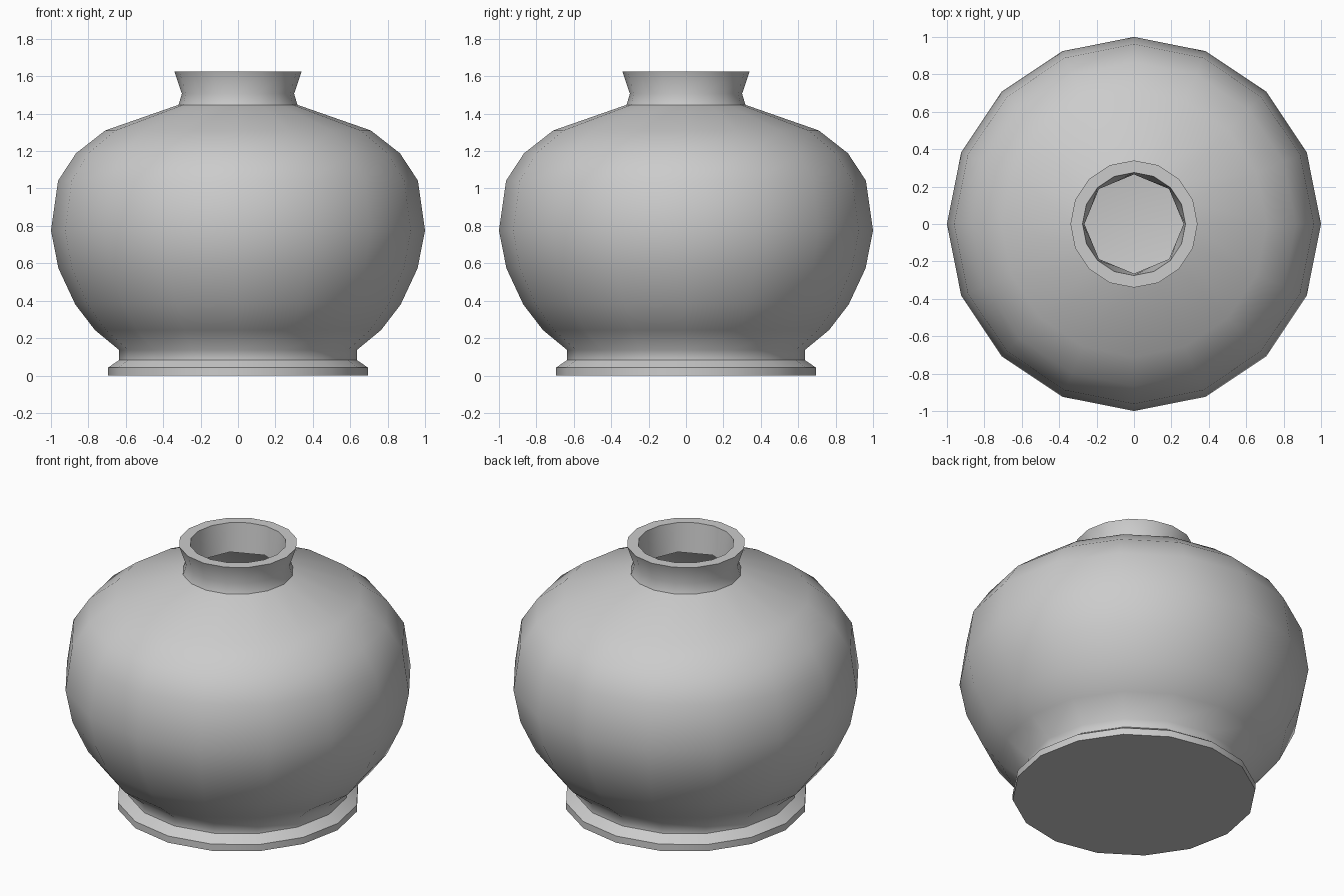
import bpy, bmesh, math

if "Cube" in bpy.data.objects:
    bpy.data.objects.remove(bpy.data.objects["Cube"])

SIDES = 16

# outer profile from foot to rim (radius, height)
outer = [(0.695, 0), (0.695, 0.042), (0.635, 0.083), (0.635, 0.136), (0.765, 0.243),
         (0.87, 0.38), (0.96, 0.573), (1.0, 0.775), (0.962, 1.042), (0.866, 1.188),
         (0.71, 1.31), (0.318, 1.447), (0.30, 1.507), (0.34, 1.625), (0.275, 1.625)]
# hollow interior from neck down to floor, eight-sided
inner = [(0.265, 1.445), (0.67, 1.27), (0.90, 1.02), (0.94, 0.775),
         (0.82, 0.4), (0.59, 0.16), (0.3, 0.09)]


def ring(bm, r, z, octagon=False):
    verts = []
    for i in range(SIDES):
        a = 2 * math.pi * i / SIDES
        # odd points lie on the middle of the octagon's sides
        k = r * math.cos(math.pi / 8) if octagon and i % 2 else r
        verts.append(bm.verts.new((k * math.cos(a), k * math.sin(a), z)))
    return verts


bm = bmesh.new()
rings = [ring(bm, r, z) for r, z in outer] + [ring(bm, r, z, True) for r, z in inner]
for a, b in zip(rings, rings[1:]):
    for i in range(SIDES):
        j = (i + 1) % SIDES
        bm.faces.new((a[i], a[j], b[j], b[i]))

# underside and inside floor
bm.faces.new(rings[0][::-1])
bm.faces.new(rings[-1])
bmesh.ops.recalc_face_normals(bm, faces=bm.faces)

mesh = bpy.data.meshes.new("vase")
bm.to_mesh(mesh)
bm.free()
vase = bpy.data.objects.new("vase", mesh)
bpy.context.collection.objects.link(vase)
bpy.context.view_layer.objects.active = vase
vase.select_set(True)
bpy.ops.object.shade_smooth_by_angle(angle=math.radians(50))
